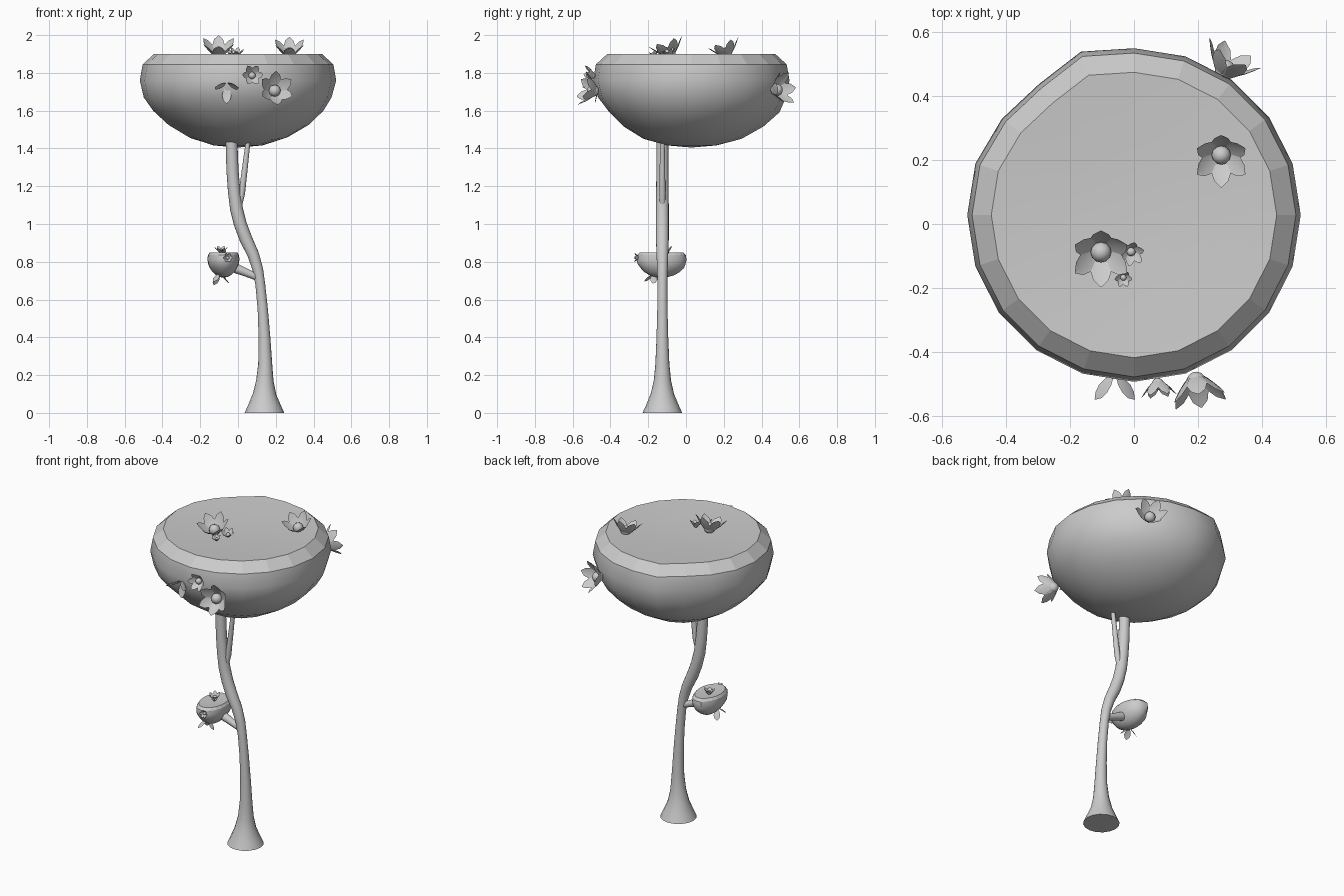
import bpy, bmesh, math
from mathutils import Vector, Matrix

if "Cube" in bpy.data.objects:
    bpy.data.objects.remove(bpy.data.objects["Cube"])


def finish(name, bm, flat=None):
    """Turn a bmesh into an object, smooth except sharp edges and chosen flat faces."""
    bmesh.ops.recalc_face_normals(bm, faces=bm.faces)
    mesh = bpy.data.meshes.new(name)
    bm.to_mesh(mesh)
    bm.free()
    ob = bpy.data.objects.new(name, mesh)
    bpy.context.collection.objects.link(ob)
    bpy.ops.object.select_all(action='DESELECT')
    ob.select_set(True)
    bpy.context.view_layer.objects.active = ob
    bpy.ops.object.shade_smooth_by_angle(angle=math.radians(40))
    for i in flat or []:
        mesh.polygons[i].use_smooth = False
    return ob


def bridge(bm, a, b):
    n = len(a)
    return [bm.faces.new((a[i], a[(i + 1) % n], b[(i + 1) % n], b[i])) for i in range(n)]


def tube(name, pts, sides=16):
    """Tapered round tube along points (x, z, radius) in the trunk plane."""
    bm = bmesh.new()
    path = [Vector((x, -0.125, z)) for x, z, r in pts]
    rings = []
    for i, p in enumerate(path):
        t = (path[min(i + 1, len(path) - 1)] - path[max(i - 1, 0)]).normalized()
        if i == 0 and p.z == 0:
            t = Vector((0, 0, 1))
        side = Vector((0, 1, 0))
        other = side.cross(t)
        ring = []
        for k in range(sides):
            a = 2 * math.pi * k / sides
            ring.append(bm.verts.new(p + pts[i][2] * (math.cos(a) * other + math.sin(a) * side)))
        rings.append(ring)
    for a, b in zip(rings, rings[1:]):
        bridge(bm, a, b)
    bm.faces.new(rings[0])
    bm.faces.new(rings[-1])
    return finish(name, bm)


def crown(name, loc, scale, sides=20):
    """Bowl-shaped foliage, flat on top, with a faceted bevelled rim."""
    prof = [(.13, 1.416), (.26, 1.455), (.37, 1.52), (.45, 1.595), (.497, 1.67),
            (.52, 1.76), (.505, 1.845), (.445, 1.90), (.22, 1.885)]
    bm = bmesh.new()
    rings, flat = [], []
    for j, (r, z) in enumerate(prof):
        ring = []
        for k in range(sides):
            a = 2 * math.pi * k / sides
            wob = 1 + 0.008 * math.sin(3 * a + 0.9 * j) * (j < 5)
            if j < 4:
                wob += 0.03 * math.sin(a)
            if 6 <= k <= 8 and j > 3:
                wob += (0.03, -0.03, -0.02)[k - 6]
            dz = 0.008 * math.sin(2 * a + 0.5) if j in (1, 2, 3) else 0
            ring.append(bm.verts.new((r * wob * math.cos(a), r * wob * math.sin(a) + .028, z + dz - 1.9)))
        rings.append(ring)
    for j in range(len(rings) - 1):
        faces = bridge(bm, rings[j], rings[j + 1])
        if j == 6:
            flat = faces
    for ring, z in ((rings[0], 1.405), (rings[-1], 1.88)):
        c = bm.verts.new((0, .028, z - 1.9))
        for k in range(sides):
            bm.faces.new((ring[k], ring[(k + 1) % sides], c))
    bm.faces.index_update()
    flat = [f.index for f in flat]
    bm.transform(Matrix.Translation(loc) @ Matrix.Diagonal((*scale, 1)))
    return finish(name, bm, flat)


def flower(name, loc, facing, size, petals=6, turn=0, ball=0.34):
    """Cup of broad pointed petals around a ball, opening along the facing direction."""
    bm = bmesh.new()
    rows = [(.12, 0, .1), (.32, .22, .26), (.58, .5, .34), (.8, .75, .25), (.98, .92, .02)]
    for p in range(petals):
        rot = Matrix.Rotation(2 * math.pi * p / petals + turn, 3, 'Z')
        grid = []
        for r, h, w in rows:
            fold = .15 * w
            grid.append([bm.verts.new(rot @ Vector((r + fold * (s == 0), s * w, h - fold * (s == 0))))
                         for s in (-1, 0, 1)])
        for a, b in zip(grid, grid[1:]):
            for s in range(2):
                bm.faces.new((a[s], a[s + 1], b[s + 1], b[s]))
    if ball:
        bmesh.ops.create_uvsphere(bm, u_segments=12, v_segments=8, radius=ball,
                                  matrix=Matrix.Translation((0, 0, .25)))
    q = Vector(facing).to_track_quat('Z', 'Y').to_matrix().to_4x4()
    bm.transform(Matrix.Translation(loc) @ q @ Matrix.Scale(size, 4))
    return finish(name, bm)


# Trunk with flared foot
tube("trunk", [(.14, 0, .105), (.14, .04, .087), (.14, .1, .062), (.142, .17, .046), (.144, .26, .037),
               (.14, .4, .031), (.131, .55, .027), (.118, .68, .026), (.105, .76, .028),
               (.08, .84, .031), (.042, .92, .034), (.012, 1.0, .034), (-.008, 1.08, .034),
               (-.02, 1.17, .033), (-.029, 1.28, .032), (-.035, 1.45, .031)])
# Branches
tube("upper_branch", [(.0, 1.07, .014), (.02, 1.16, .017), (.037, 1.3, .015), (.056, 1.46, .012)], 10)
tube("lower_branch", [(.11, .715, .018), (.05, .74, .021), (-.01, .765, .026), (-.05, .78, .026)], 12)

# Large and small foliage
crown("main_crown", (0, 0, 1.9), (1, 1, 1))
crown("small_crown", (-.077, -.137, .85), (.163, .255, .27))

# Blossoms on the main crown: name, place, facing, size, petals
flower("top_blossom_right", (.272, .222, 1.885), (0, -.35, 1), .088, turn=math.pi / 6)
flower("top_blossom_left", (-.103, -.08, 1.885), (0, -.35, 1), .095, turn=math.pi / 6)
flower("top_bud_a", (-.01, -.084, 1.89), (.1, -.3, 1), .04)
flower("top_bud_b", (-.033, -.165, 1.89), (0, -.3, 1), .028)
flower("front_blossom", (.19, -.47, 1.70), (.2, -1, .25), .093, turn=math.pi / 6)
flower("front_bud", (.073, -.485, 1.785), (.1, -1, .1), .056)
flower("front_hanging_bud", (-.06, -.472, 1.735), (0, -.8, -.6), .073, petals=3, turn=math.pi / 6, ball=0)
flower("back_blossom", (.272, .46, 1.705), (.5, .85, .2), .095)

# Blossoms on the small crown
flower("small_top_bud_a", (-.09, -.1, .846), (0, -.2, 1), .036)
flower("small_top_bud_b", (-.075, -.13, .846), (0, 0, 1), .018)
flower("small_front_bud", (-.055, -.25, .82), (.1, -1, .1), .026)
flower("small_hanging_bud", (-.1, -.165, .735), (0, -.2, -1), .055, petals=3, ball=0)
